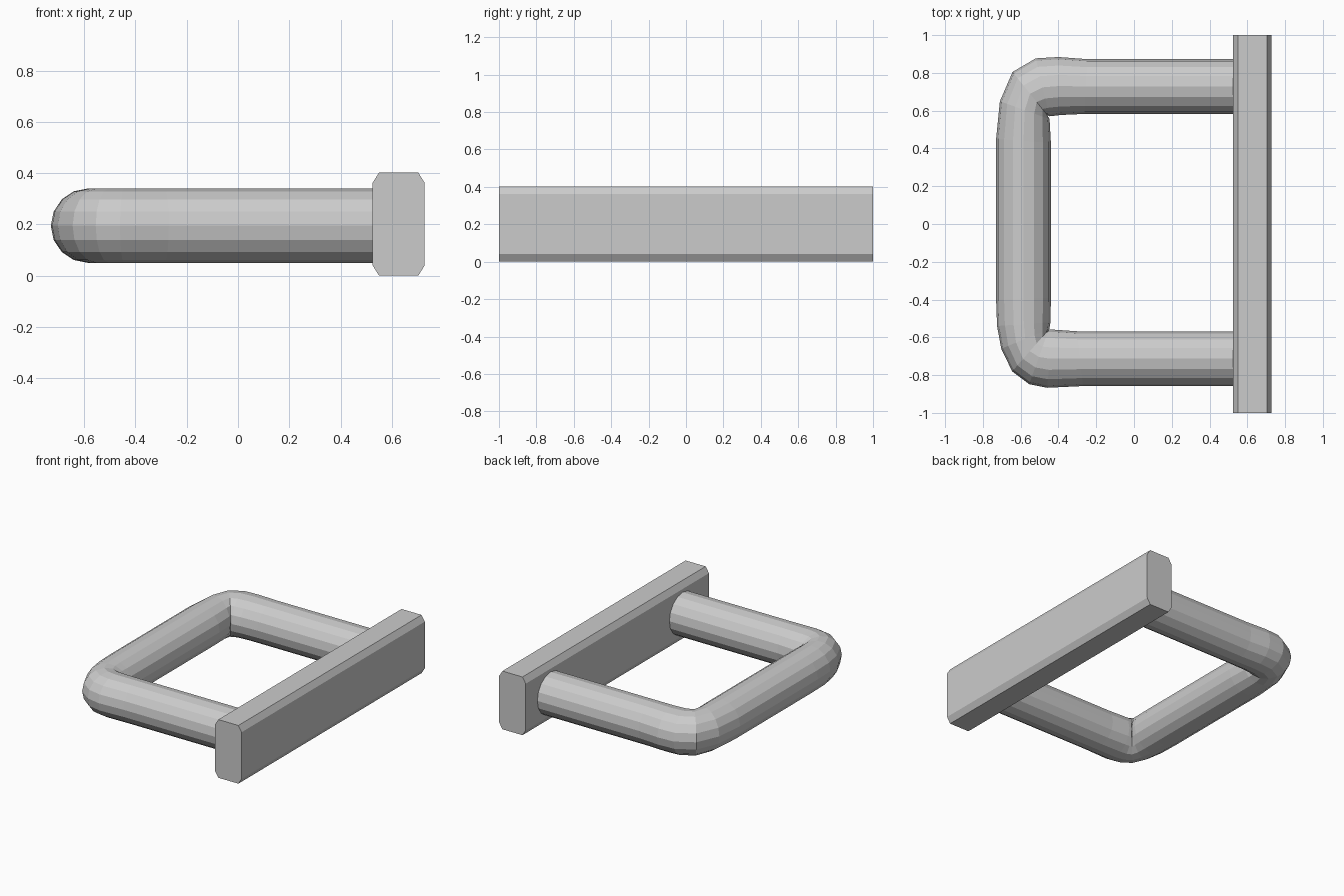
import bpy, bmesh, math
from mathutils import Vector

if "Cube" in bpy.data.objects:
    bpy.data.objects.remove(bpy.data.objects["Cube"])


def loft(name, rings):
    """Skin a list of closed rings and cap both ends."""
    bm = bmesh.new()
    loops = [[bm.verts.new(p) for p in ring] for ring in rings]
    n = len(loops[0])
    for a, b in zip(loops, loops[1:]):
        for i in range(n):
            j = (i + 1) % n
            bm.faces.new((a[i], a[j], b[j], b[i]))
    bm.faces.new(loops[0])
    bm.faces.new(loops[-1])
    bmesh.ops.recalc_face_normals(bm, faces=bm.faces)
    mesh = bpy.data.meshes.new(name)
    bm.to_mesh(mesh)
    bm.free()
    obj = bpy.data.objects.new(name, mesh)
    bpy.context.collection.objects.link(obj)
    return obj


# Chamfered grip bar
profile = [(0.525, 0.04), (0.55, 0), (0.703, 0), (0.728, 0.04),
           (0.728, 0.362), (0.703, 0.402), (0.55, 0.402), (0.525, 0.362)]
loft("grip_bar", [[(x, y, z) for x, z in profile] for y in (-1, 1)])

# Bent tube: outer and inner edge of each cross-section, seen from above
RADIUS, HEIGHT, SIDES = 0.145, 0.195, 16


def section(outer, inner):
    o, i = Vector((*outer, HEIGHT)), Vector((*inner, HEIGHT))
    mid, half = (o + i) / 2, (o - i) / 2
    angles = [math.tau * k / SIDES for k in range(SIDES)]
    return [mid + half * math.cos(a) + Vector((0, 0, RADIUS * math.sin(a)))
            for a in angles]


top_leg = [((0.56, 0.873), (0.56, 0.583)), ((-0.25, 0.873), (-0.26, 0.583)),
           ((-0.40, 0.884), (-0.39, 0.577)), ((-0.52, 0.877), (-0.447, 0.570)),
           ((-0.643, 0.805), (-0.458, 0.575)), ((-0.71, 0.65), (-0.447, 0.555)),
           ((-0.73, 0.45), (-0.44, 0.43))]
bottom_leg = [((-0.73, -0.40), (-0.44, -0.39)), ((-0.725, -0.54), (-0.442, -0.52)),
              ((-0.703, -0.66), (-0.448, -0.555)), ((-0.645, -0.78), (-0.458, -0.567)),
              ((-0.555, -0.848), (-0.452, -0.56)), ((-0.46, -0.867), (-0.43, -0.559)),
              ((-0.27, -0.858), (-0.30, -0.568)), ((0.56, -0.858), (0.56, -0.568))]
loft("bent_tube", [section(o, i) for o, i in top_leg + bottom_leg])
